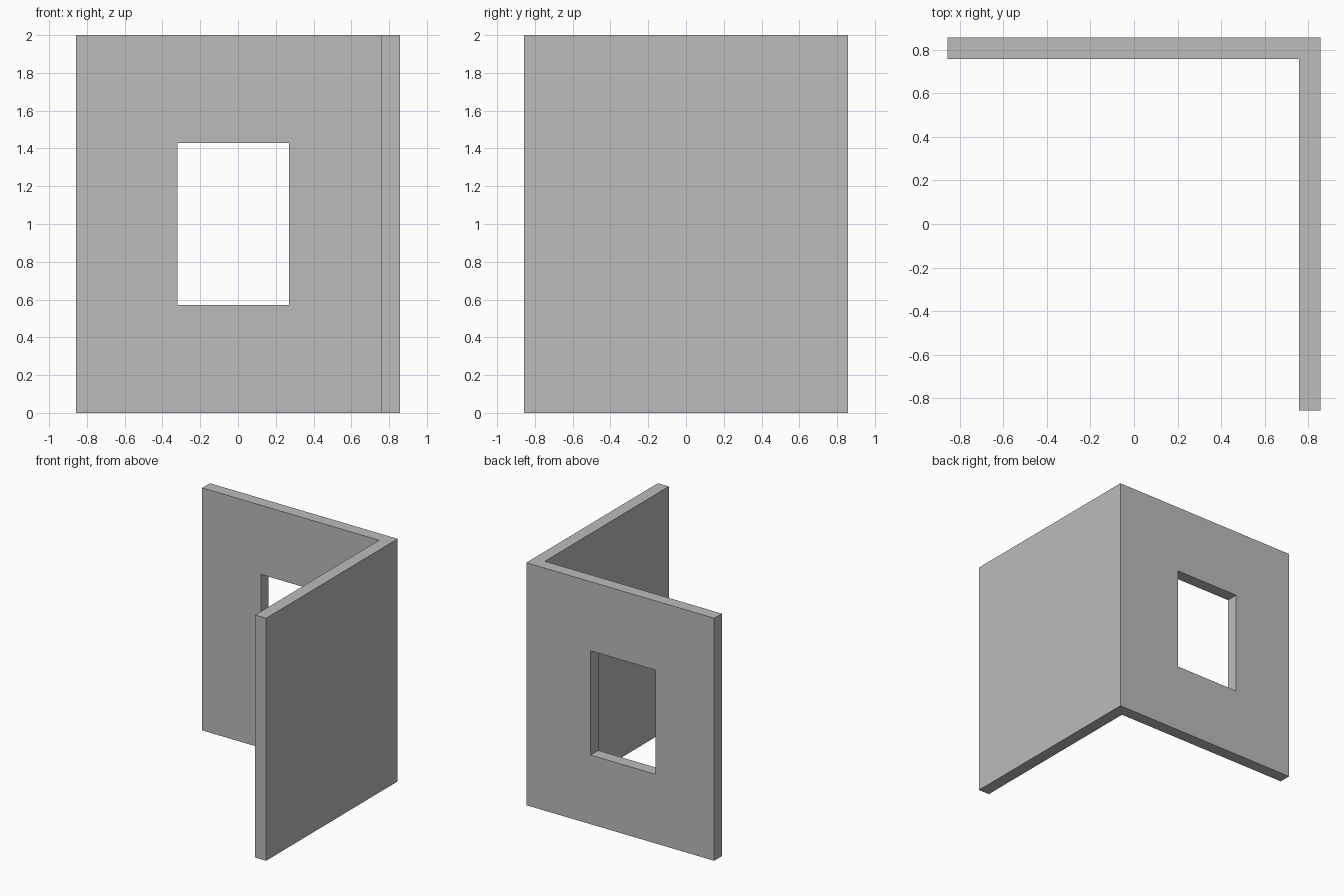
import bpy
import bmesh

cube = bpy.data.objects.get("Cube")
if cube:
    bpy.data.objects.remove(cube, do_unlink=True)

HEIGHT = 2.0
HALF = 0.857      # half of the outer footprint
INNER = 0.757     # inner wall faces

plaster = bpy.data.materials.new("plain_grey")
plaster.use_nodes = True
grey = (0.5, 0.5, 0.5, 1.0)
plaster.diffuse_color = grey
plaster.node_tree.nodes["Principled BSDF"].inputs["Base Color"].default_value = grey


def prism(name, outline, bottom, top):
    """Extrude a flat outline upwards into a closed solid."""
    bm = bmesh.new()
    base = bm.faces.new([bm.verts.new((x, y, bottom)) for x, y in outline])
    grown = bmesh.ops.extrude_face_region(bm, geom=[base])["geom"]
    verts = [g for g in grown if isinstance(g, bmesh.types.BMVert)]
    bmesh.ops.translate(bm, verts=verts, vec=(0, 0, top - bottom))
    bmesh.ops.recalc_face_normals(bm, faces=bm.faces)
    mesh = bpy.data.meshes.new(name)
    bm.to_mesh(mesh)
    bm.free()
    obj = bpy.data.objects.new(name, mesh)
    bpy.context.collection.objects.link(obj)
    mesh.materials.append(plaster)
    return obj


# Two walls meeting at the back left corner
walls = prism("corner_walls", [
    (-HALF, HALF), (-HALF, INNER), (INNER, INNER),
    (INNER, -HALF), (HALF, -HALF), (HALF, HALF)], 0, HEIGHT)

# Window opening through the back wall
left, right = -0.32, 0.27
cutter = prism("window_cutter", [
    (left, INNER - 0.1), (right, INNER - 0.1),
    (right, HALF + 0.1), (left, HALF + 0.1)], 0.57, 1.43)
cutter.hide_render = True

opening = walls.modifiers.new("window_opening", "BOOLEAN")
opening.operation = "DIFFERENCE"
opening.solver = "EXACT"
opening.object = cutter

# Apply the opening and drop the cutter
bpy.context.view_layer.objects.active = walls
bpy.ops.object.modifier_apply(modifier=opening.name)
bpy.data.objects.remove(cutter, do_unlink=True)
